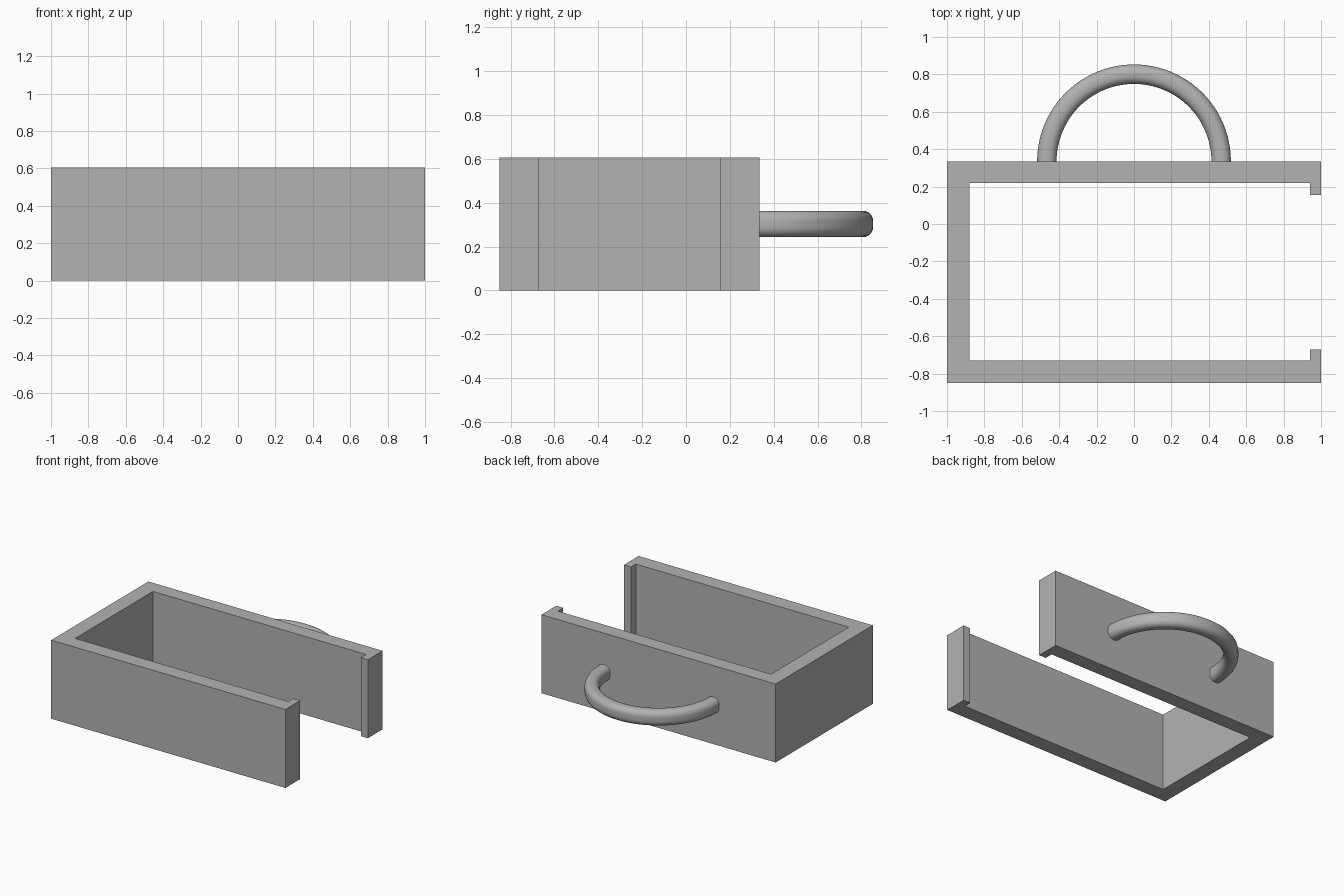
import bpy, bmesh, math
from mathutils import Vector

cube = bpy.data.objects.get("Cube")
if cube:
    bpy.data.objects.remove(cube)

HEIGHT = 0.606
FRONT, BACK = -0.85, 0.335

grey = bpy.data.materials.new("plain_grey")
grey.use_nodes = True
GREY = (0.45, 0.45, 0.45, 1)
grey.diffuse_color = GREY
grey.node_tree.nodes["Principled BSDF"].inputs["Base Color"].default_value = GREY


def finish(name, bm):
    bmesh.ops.recalc_face_normals(bm, faces=bm.faces)
    mesh = bpy.data.meshes.new(name)
    bm.to_mesh(mesh)
    bm.free()
    mesh.materials.append(grey)
    obj = bpy.data.objects.new(name, mesh)
    bpy.context.collection.objects.link(obj)
    return obj


# Open-ended frame: C-shaped plan with a lip on each arm, extruded upward
plan = [(-1, FRONT), (1, FRONT), (1, -0.67), (0.94, -0.67), (0.94, -0.73), (-0.88, -0.73),
        (-0.88, 0.22), (0.94, 0.22), (0.94, 0.155), (1, 0.155), (1, BACK), (-1, BACK)]
bm = bmesh.new()
base = bm.faces.new([bm.verts.new((x, y, 0)) for x, y in plan])
top = bmesh.ops.extrude_face_region(bm, geom=[base], use_keep_orig=True)["geom"]
bmesh.ops.translate(bm, vec=(0, 0, HEIGHT), verts=[v for v in top if isinstance(v, bmesh.types.BMVert)])
finish("frame", bm)

# Handle: rounded-rectangle section swept through a half circle
RADIUS, HALF_W, HALF_H, CORNER = 0.466, 0.052, 0.06, 0.045
section = []
for sx, sz, start in ((1, 1, 0), (-1, 1, 90), (-1, -1, 180), (1, -1, 270)):
    for i in range(7):
        a = math.radians(start + 15 * i)
        section.append((sx * (HALF_W - CORNER) + CORNER * math.cos(a),
                        sz * (HALF_H - CORNER) + CORNER * math.sin(a)))

bm = bmesh.new()
STEPS = 48
rings = []
for s in range(STEPS + 1):
    a = math.pi * s / STEPS
    out = Vector((math.cos(a), math.sin(a), 0))
    centre = Vector((0, BACK, HEIGHT / 2))
    rings.append([bm.verts.new(centre + out * (RADIUS + r) + Vector((0, 0, h))) for r, h in section])
n = len(section)
for r0, r1 in zip(rings, rings[1:]):
    for i in range(n):
        j = (i + 1) % n
        bm.faces.new((r0[i], r0[j], r1[j], r1[i]))
bm.faces.new(rings[0])
bm.faces.new(rings[-1])
handle = finish("handle", bm)
bpy.context.view_layer.objects.active = handle
handle.select_set(True)
bpy.ops.object.shade_smooth_by_angle(angle=math.radians(40))
